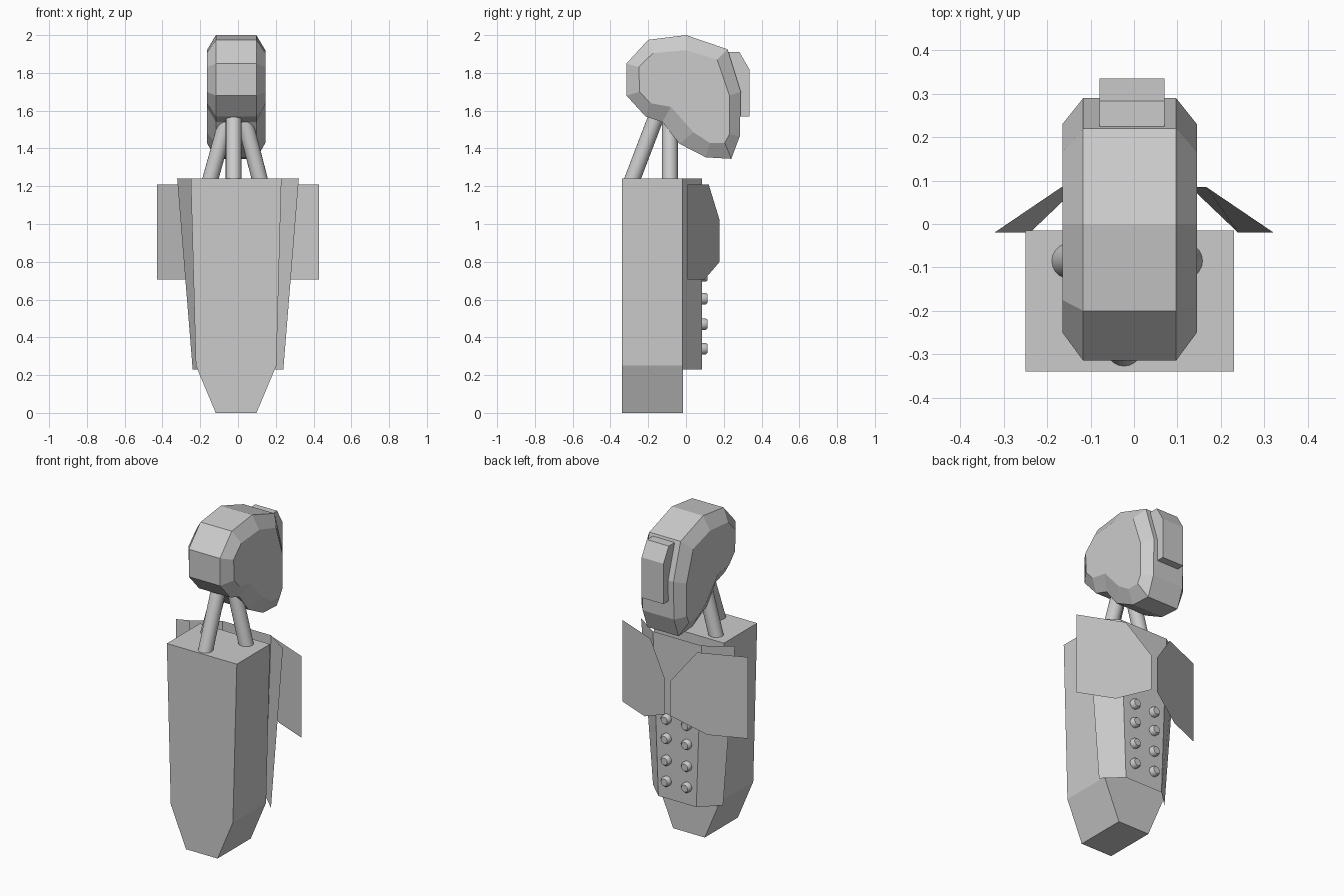
import bpy, bmesh, math
from mathutils import Vector

if "Cube" in bpy.data.objects:
    bpy.data.objects.remove(bpy.data.objects["Cube"])

grey = bpy.data.materials.new("plain_grey")
grey.diffuse_color = (0.6, 0.6, 0.6, 1)
grey.use_nodes = True
grey.node_tree.nodes["Principled BSDF"].inputs["Base Color"].default_value = grey.diffuse_color


def make_object(name, bm):
    mesh = bpy.data.meshes.new(name)
    bm.to_mesh(mesh)
    bm.free()
    mesh.materials.append(grey)
    obj = bpy.data.objects.new(name, mesh)
    bpy.context.collection.objects.link(obj)
    return obj


def loft(name, rings, closed=True, caps=True):
    """Skin a list of equal-length point rings."""
    bm = bmesh.new()
    rows = [[bm.verts.new(p) for p in ring] for ring in rings]
    n = len(rows[0])
    for a, b in zip(rows, rows[1:]):
        for i in range(n if closed else n - 1):
            j = (i + 1) % n
            bm.faces.new((a[i], a[j], b[j], b[i]))
    if caps:
        bm.faces.new(rows[0][::-1])
        bm.faces.new(rows[-1])
        bmesh.ops.recalc_face_normals(bm, faces=bm.faces)
    return make_object(name, bm)


def smooth(obj, angle=40):
    bpy.ops.object.select_all(action='DESELECT')
    obj.select_set(True)
    bpy.context.view_layer.objects.active = obj
    bpy.ops.object.shade_smooth_by_angle(angle=math.radians(angle))


def round_part(name, stations, sides=20):
    """Round solid through (centre, radius) stations along a straight axis."""
    axis = Vector(stations[-1][0]) - Vector(stations[0][0])
    q = axis.to_track_quat('Z', 'Y')
    rings = []
    for c, r in stations:
        rings.append([Vector(c) + q @ Vector((r * math.cos(t), r * math.sin(t), 0))
                      for t in (2 * math.pi * i / sides for i in range(sides))])
    smooth(loft(name, rings))


CX = -0.01  # head and body sit slightly off centre

# Tapered main body
loft("body", [[(CX - w, -0.34, z), (CX + w, -0.34, z), (CX + w, -0.015, z), (CX - w, -0.015, z)]
              for w, z in ((0.108, 0), (0.213, 0.25), (0.24, 1.24))])

# Open folded sheet behind the body
loft("back_panel", [[(outer, -0.02, z), (inner, 0.085, z), (-inner, 0.085, z), (-outer, -0.02, z)]
                    for outer, inner, z in ((0.24, 0.13, 0.23), (0.322, 0.167, 1.24))],
     closed=False, caps=False)

# Pair of thin flaps meeting near the middle of the back
flap = [(0.43, 1.21), (0.16, 1.21), (0.02, 1.02), (0.02, 0.80), (0.215, 0.705), (0.43, 0.705)]
for side, label in ((1, "right"), (-1, "left")):
    bm = bmesh.new()
    pts = [(side * x, 0.008 + (0.43 - x) * 0.415, z) for x, z in flap]
    if side < 0:
        pts.reverse()
    face = bm.faces.new([bm.verts.new(p) for p in pts])
    bm.normal_update()
    if face.normal.y < 0:
        face.normal_flip()
    make_object("flap_" + label, bm)

# Two columns of buttons
for side, label in ((1, "right"), (-1, "left")):
    for i, z in enumerate((0.34, 0.47, 0.605, 0.725)):
        x = side * 0.07
        round_part(f"button_{label}_{i + 1}",
                   [((x, 0.075, z), 0.03), ((x, 0.105, z), 0.03), ((x, 0.115, z), 0.022)], 16)

# Three tubes that carry the head
for name, base, tip in (("tube_left", (-0.157, -0.085, 1.2), (-0.034, -0.085, 1.64)),
                        ("tube_right", (0.125, -0.085, 1.2), (0.011, -0.085, 1.64)),
                        ("tube_front", (-0.023, -0.298, 1.2), (-0.023, -0.115, 1.68))):
    round_part(name, [(base, 0.042), (tip, 0.042)])

# Head: side outline, chamfered on both sides
outline = [(-0.315, 1.85), (-0.20, 1.975), (0, 2.0), (0.22, 1.925), (0.29, 1.70), (0.285, 1.465),
           (0.24, 1.345), (0.105, 1.353), (-0.035, 1.425), (-0.125, 1.54), (-0.215, 1.57), (-0.315, 1.68)]
inset = [(-0.25, 1.83), (-0.175, 1.905), (0, 1.92), (0.165, 1.87), (0.23, 1.68), (0.23, 1.475),
         (0.205, 1.43), (0.125, 1.43), (0.04, 1.485), (-0.08, 1.62), (-0.19, 1.64), (-0.245, 1.70)]
loft("head", [[(CX + x, y, z) for y, z in prof]
              for x, prof in ((-0.155, inset), (-0.107, outline), (0.107, outline), (0.155, inset))])

# Block on the back of the head
block = [(0.22, 1.91), (0.283, 1.91), (0.335, 1.82), (0.335, 1.57), (0.22, 1.57)]
loft("head_block", [[(x, y, z) for y, z in block] for x in (-0.08, 0.07)])
